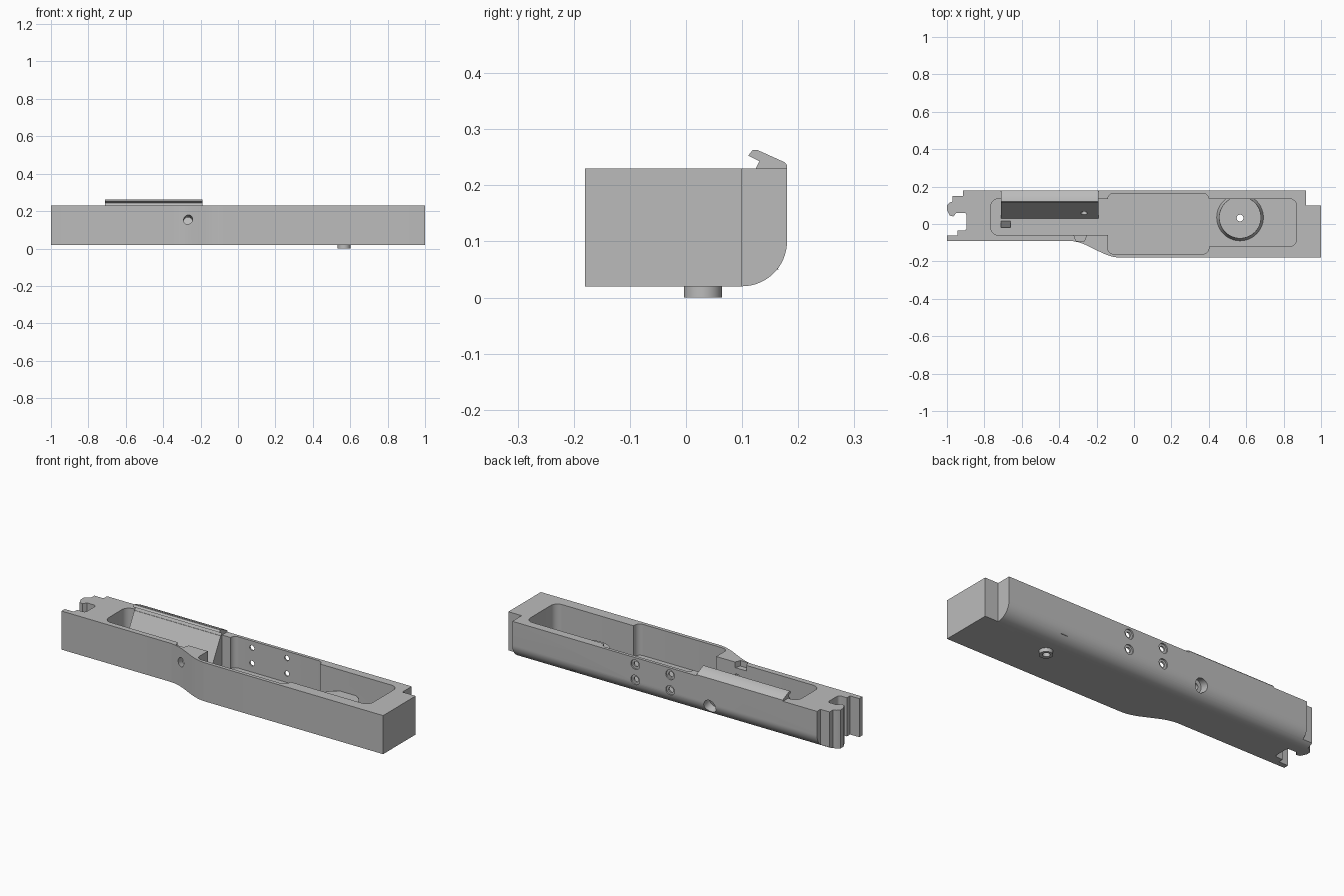
import bpy, bmesh
from math import sin, cos, pi, radians
from mathutils import Vector

if "Cube" in bpy.data.objects:
    bpy.data.objects.remove(bpy.data.objects["Cube"])

BOTTOM, TOP, FLOOR = 0.02, 0.23, 0.06

grey = bpy.data.materials.new("machined_grey")
grey.use_nodes = True
grey.diffuse_color = (0.5, 0.5, 0.5, 1)
grey.node_tree.nodes["Principled BSDF"].inputs["Base Color"].default_value = (0.5, 0.5, 0.5, 1)


def finish(name, bm):
    bmesh.ops.recalc_face_normals(bm, faces=bm.faces)
    mesh = bpy.data.meshes.new(name)
    bm.to_mesh(mesh)
    bm.free()
    mesh.materials.append(grey)
    obj = bpy.data.objects.new(name, mesh)
    bpy.context.collection.objects.link(obj)
    return obj


def prism(name, pts, lo, hi, axis="z"):
    """Extrude an outline: (x, y) along z, or (y, z) along x."""
    bm = bmesh.new()
    place = (lambda a, b: (a, b, lo)) if axis == "z" else (lambda a, b: (lo, a, b))
    face = bm.faces.new([bm.verts.new(place(a, b)) for a, b in pts])
    new = bmesh.ops.extrude_face_region(bm, geom=[face])["geom"]
    move = Vector((0, 0, hi - lo)) if axis == "z" else Vector((hi - lo, 0, 0))
    bmesh.ops.translate(bm, vec=move, verts=[v for v in new if isinstance(v, bmesh.types.BMVert)])
    return finish(name, bm)


def rod(name, start, end, r1, r2=None, sides=32):
    """Cylinder or cone between two points."""
    a, b = Vector(start), Vector(end)
    bm = bmesh.new()
    bmesh.ops.create_cone(bm, cap_ends=True, segments=sides, radius1=r1,
                          radius2=r1 if r2 is None else r2, depth=(b - a).length)
    turn = Vector((0, 0, 1)).rotation_difference(b - a).to_matrix().to_4x4()
    bmesh.ops.transform(bm, matrix=turn, verts=bm.verts)
    bmesh.ops.translate(bm, vec=(a + b) / 2, verts=bm.verts)
    return finish(name, bm)


def arc(cx, cy, r, a0, a1, n=8):
    return [(cx + r * cos(radians(a0 + (a1 - a0) * i / n)),
             cy + r * sin(radians(a0 + (a1 - a0) * i / n))) for i in range(n + 1)]


def rounded_rect(x0, x1, y0, y1, r):
    return (arc(x1 - r, y1 - r, r, 0, 90) + arc(x0 + r, y1 - r, r, 90, 180)
            + arc(x0 + r, y0 + r, r, 180, 270) + arc(x1 - r, y0 + r, r, 270, 360))


def combine(target, tool, operation):
    mod = target.modifiers.new("combine", "BOOLEAN")
    mod.operation, mod.object, mod.solver = operation, tool, "EXACT"
    bpy.context.view_layer.objects.active = target
    bpy.ops.object.modifier_apply(modifier=mod.name)
    bpy.data.objects.remove(tool)


# Plan outline: stepped right end, hooked left end, S-curve on the front
s_curve = [(-0.35 + 0.28 * t / 16, -0.135 + 0.045 * cos(pi * t / 16)) for t in range(17)]
plan = [(1, -0.18), (1, 0.1), (0.92, 0.1), (0.92, 0.18), (-0.915, 0.18), (-0.915, 0.15),
        (-0.97, 0.15), (-0.97, 0.12), (-0.985, 0.115), (-1, 0.1), (-1, 0.075),
        (-0.985, 0.045), (-0.965, 0.04), (-0.95, 0.06)]
plan += arc(-0.91, 0.045, 0.015, 90, 0, 4) + arc(-0.91, -0.02, 0.015, 0, -90, 4)
plan += [(-0.945, -0.035), (-0.945, -0.062), (-1, -0.062), (-1, -0.09)] + s_curve
body = prism("body", plan, BOTTOM, TOP)

# Large rounding along the lower back edge
side = arc(0.1, 0.1, 0.08, -90, 0, 16) + [(0.18, 0.3), (-0.3, 0.3), (-0.3, BOTTOM)]
combine(body, prism("side_profile", side, -1.1, 1.1, "x"), "INTERSECT")

# Three connected pockets
for x0, x1, y0, y1, r in [(-0.765, 0, -0.06, 0.135, 0.04),
                          (-0.14, 0.4, -0.16, 0.163, 0.03),
                          (0.2, 0.87, -0.12, 0.135, 0.04)]:
    combine(body, prism("pocket", rounded_rect(x0, x1, y0, y1, r), FLOOR, 0.4), "DIFFERENCE")

# Sloped ramp with its raised lip
ramp = [(0.15, TOP), (0.122, TOP), (0.03, FLOOR), (0.03, 0.05), (0.15, 0.05)]
combine(body, prism("ramp", ramp, -0.71, -0.19, "x"), "UNION")
lip = [(0.18, 0.225), (0.18, 0.236), (0.176, 0.241), (0.127, 0.263), (0.119, 0.263),
       (0.111, 0.253), (0.131, 0.243), (0.122, 0.225)]
combine(body, prism("lip", lip, -0.71, -0.19, "x"), "UNION")

# Round boss in the right pocket and peg underneath
combine(body, rod("boss_foot", (0.567, 0.035, 0.05), (0.567, 0.035, 0.085), 0.13, 0.112, 48), "UNION")
combine(body, rod("boss", (0.567, 0.035, 0.05), (0.567, 0.035, 0.115), 0.112, sides=48), "UNION")
combine(body, rod("peg", (0.567, 0.03, 0), (0.567, 0.03, 0.04), 0.034), "UNION")
combine(body, rod("boss_hole", (0.567, 0.032, -0.1), (0.567, 0.032, 0.3), 0.018), "DIFFERENCE")

# Counterbored screw holes in the back wall
for x in (-0.03, 0.18):
    for z in (0.108, 0.192):
        combine(body, rod("screw_hole", (x, 0.1, z), (x, 0.3, z), 0.014), "DIFFERENCE")
        combine(body, rod("counterbore", (x, 0.172, z), (x, 0.3, z), 0.026), "DIFFERENCE")

# Tilted cross hole from the front wall out through the lower back
def on_axis(y):
    return (-0.267, y, 0.155 - 0.26 * (y + 0.11))

combine(body, rod("front_hole", on_axis(-0.3), on_axis(0), 0.024), "DIFFERENCE")
combine(body, rod("cross_hole", on_axis(-0.05), on_axis(0.3), 0.017), "DIFFERENCE")
combine(body, rod("back_counterbore", on_axis(0.13), on_axis(0.3), 0.036), "DIFFERENCE")

# Small notch in the front wall and slanted slot in the pocket floor
notch = [(-0.325, -0.05), (-0.25, -0.05), (-0.265, -0.09), (-0.31, -0.09)]
combine(body, prism("notch", notch, 0.2, 0.3), "DIFFERENCE")
slot = [(-0.018, 0.035), (0.015, FLOOR), (0.015, 0.07), (-0.018, 0.07)]
combine(body, prism("slot", slot, -0.71, -0.66, "x"), "DIFFERENCE")

bpy.ops.object.select_all(action="DESELECT")
body.select_set(True)
bpy.context.view_layer.objects.active = body
bpy.ops.object.shade_smooth_by_angle(angle=radians(30))
